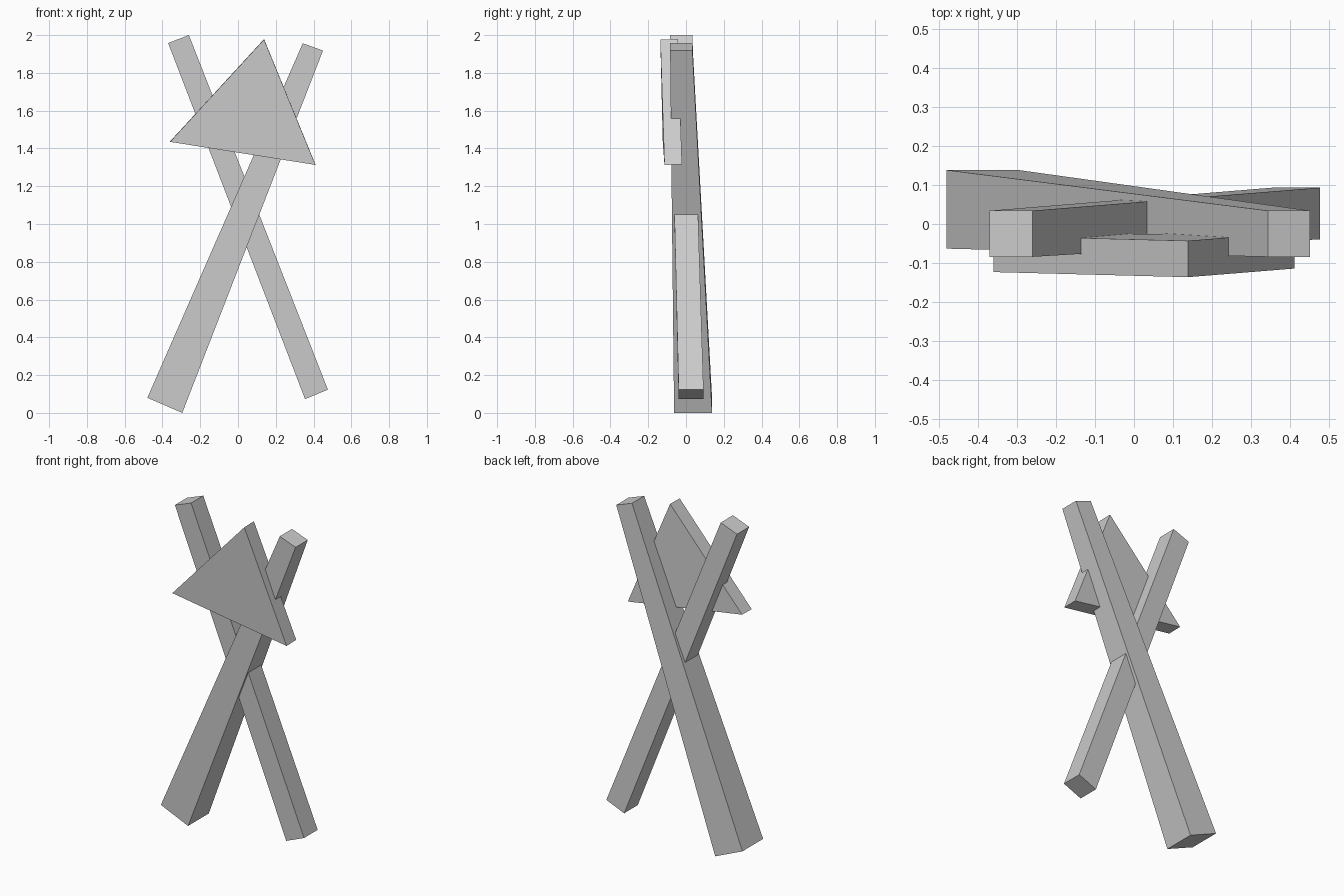
import bpy
import bmesh

if "Cube" in bpy.data.objects:
    bpy.data.objects.remove(bpy.data.objects["Cube"])

# one light grey for everything
grey = bpy.data.materials.new("light_grey")
grey.diffuse_color = (0.604, 0.604, 0.604, 1.0)
grey.use_nodes = True
grey.node_tree.nodes["Principled BSDF"].inputs["Base Color"].default_value = grey.diffuse_color


def loft(name, ring_a, ring_b):
    """Solid between two matching rings of points."""
    bm = bmesh.new()
    a = [bm.verts.new(p) for p in ring_a]
    b = [bm.verts.new(p) for p in ring_b]
    n = len(a)
    bm.faces.new(a)
    bm.faces.new(b[::-1])
    for i in range(n):
        j = (i + 1) % n
        bm.faces.new((a[i], b[i], b[j], a[j]))
    bmesh.ops.recalc_face_normals(bm, faces=bm.faces)
    mesh = bpy.data.meshes.new(name)
    bm.to_mesh(mesh)
    bm.free()
    mesh.materials.append(grey)
    obj = bpy.data.objects.new(name, mesh)
    bpy.context.collection.objects.link(obj)
    return obj


def end_ring(left, right, front, back):
    """Rectangular end of a beam: two (x, z) corners and a y range."""
    (x0, z0), (x1, z1) = left, right
    return [(x0, front, z0), (x1, front, z1), (x1, back, z1), (x0, back, z0)]


# thick tapered post, leaning right
loft("right_leaning_post",
     end_ring((-0.48, 0.08), (-0.295, 0.0), -0.063, 0.138),
     end_ring((0.343, 1.957), (0.45, 1.918), -0.084, 0.034))

# thinner tapered post, leaning left
loft("left_leaning_post",
     end_ring((0.355, 0.073), (0.476, 0.123), -0.039, 0.093),
     end_ring((-0.37, 1.958), (-0.26, 2.0), -0.084, 0.034))

# triangular sign board, tipped slightly forward
corners = [(-0.36, -0.123, 1.435), (0.41, -0.114, 1.313), (0.138, -0.136, 1.977)]
loft("sign_board", corners, [(x, y + 0.093, z + 0.002) for x, y, z in corners])
